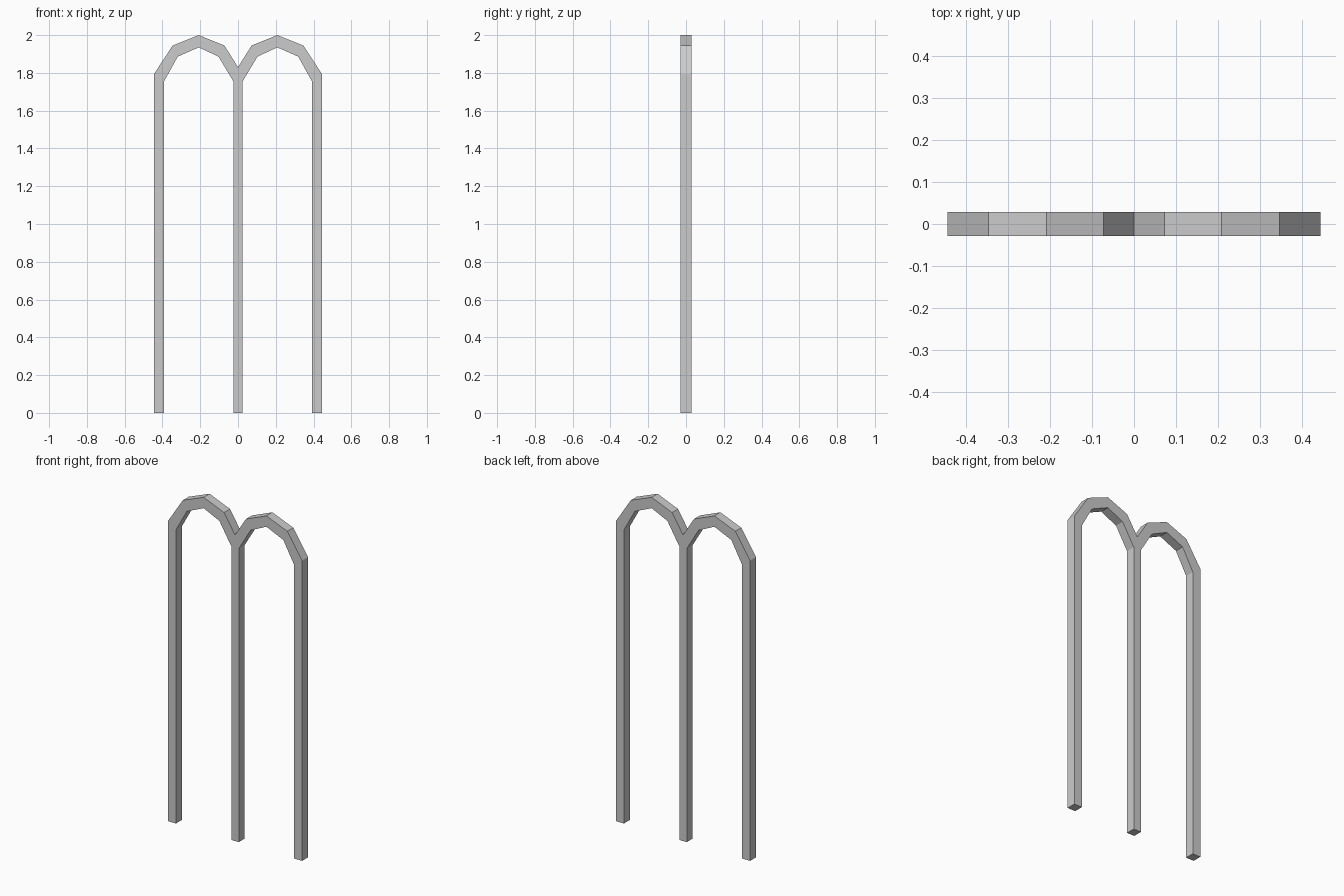
import bpy, bmesh

if "Cube" in bpy.data.objects:
    bpy.data.objects.remove(bpy.data.objects["Cube"])

HALF_DEPTH = 0.028

# Right arch: matching outer and inner points from outer foot to centre foot
outer = [(0.444, 0), (0.444, 1.795), (0.346, 1.945), (0.208, 2.0),
         (0.072, 1.945), (0, 1.83), (0, 0)]
inner = [(0.391, 0), (0.391, 1.756), (0.319, 1.886), (0.208, 1.935),
         (0.103, 1.886), (0.025, 1.756), (0.025, 0)]

bm = bmesh.new()

# Flat front outline of both arches, mirrored about x = 0
for side in (1, -1):
    a = [bm.verts.new((side * x, -HALF_DEPTH, z)) for x, z in outer]
    b = [bm.verts.new((side * x, -HALF_DEPTH, z)) for x, z in inner]
    for i in range(len(a) - 1):
        bm.faces.new((a[i], a[i + 1], b[i + 1], b[i]))
bmesh.ops.remove_doubles(bm, verts=bm.verts[:], dist=1e-4)

# Give the bars their depth, keeping the front faces
ext = bmesh.ops.extrude_face_region(bm, geom=bm.faces[:], use_keep_orig=True)
moved = [g for g in ext["geom"] if isinstance(g, bmesh.types.BMVert)]
bmesh.ops.translate(bm, verts=moved, vec=(0, 2 * HALF_DEPTH, 0))
bmesh.ops.recalc_face_normals(bm, faces=bm.faces[:])

# Merge coplanar faces so the bars stay clean
bmesh.ops.dissolve_limit(bm, angle_limit=0.01, verts=bm.verts[:], edges=bm.edges[:])

mesh = bpy.data.meshes.new("double_arch_frame")
bm.to_mesh(mesh)
bm.free()
bpy.context.collection.objects.link(bpy.data.objects.new("double_arch_frame", mesh))
